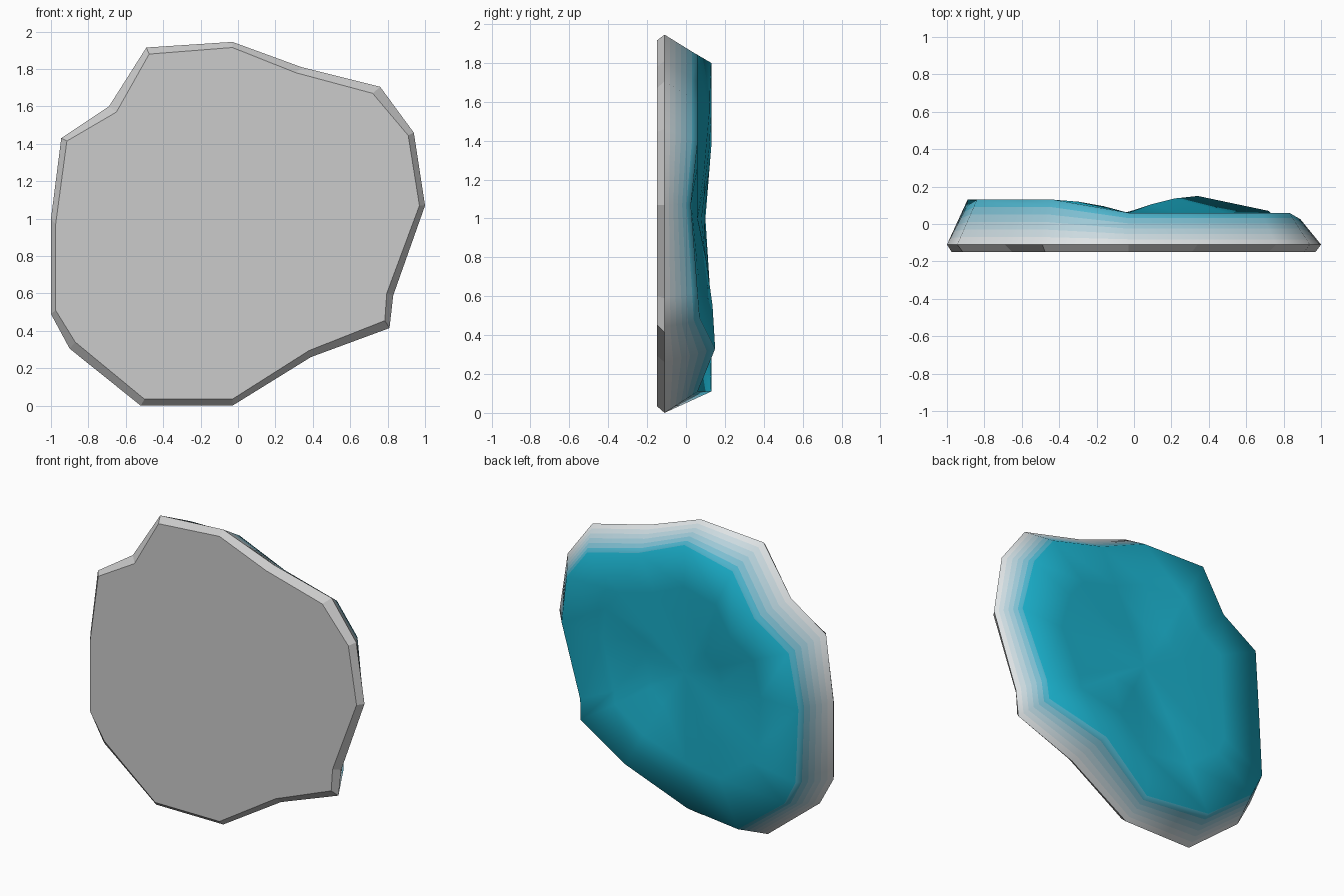
import bpy, bmesh

if "Cube" in bpy.data.objects:
    bpy.data.objects.remove(bpy.data.objects["Cube"])

# x, z outlines of the slab: front face, widest edge, back rim
front = [(-.50, .035), (-.03, .035), (.38, .295), (.785, .455), (.795, .60), (.97, 1.07),
         (.91, 1.445), (.72, 1.67), (.31, 1.78), (-.03, 1.915), (-.475, 1.88), (-.65, 1.57),
         (-.915, 1.415), (-.975, .97), (-.975, .51), (-.87, .34)]
wide = [(-.52, 0), (-.03, 0), (.39, .26), (.81, .415), (.83, .59), (1.0, 1.07),
        (.94, 1.46), (.76, 1.705), (.34, 1.81), (-.03, 1.945), (-.49, 1.915), (-.69, 1.60),
        (-.945, 1.43), (-1.0, 1.0), (-1.0, .49), (-.90, .305)]
rim = [(-.47, .11), (-.05, .11), (.34, .33), (.72, .49), (.73, .62), (.89, 1.07),
       (.83, 1.40), (.68, 1.60), (.30, 1.70), (-.03, 1.84), (-.43, 1.80), (-.59, 1.53),
       (-.84, 1.37), (-.89, 1.0), (-.89, .53), (-.81, .37)]
depth = [.13, .06, .15, .07, .06, .025, .06, .06, .06, .06, .13, .13, .13, .10, .13, .13]
BANDS = 6
MID = (-.03, .06, 1.0)

bm = bmesh.new()


def ring(points):
    return [bm.verts.new(p) for p in points]


def bridge(a, b, mat=0, smooth=True):
    n = len(a)
    for i in range(n):
        f = bm.faces.new((a[i], a[(i + 1) % n], b[(i + 1) % n], b[i]))
        f.material_index, f.smooth = mat, smooth


def mix(a, b, t):
    return tuple(p + (q - p) * t for p, q in zip(a, b))


# Flat front face and chamfer
r_front = ring([(x, -.15, z) for x, z in front])
p_wide = [(x, -.11, z) for x, z in wide]
p_rim = [(x, y, z) for (x, z), y in zip(rim, depth)]
r_wide = ring(p_wide)
bm.faces.new(r_front)
bridge(r_front, r_wide, 0, False)

# Side wall in bands that fade from grey to teal
last = r_wide
for k in range(1, BANDS + 1):
    new = ring([mix(a, b, k / BANDS) for a, b in zip(p_wide, p_rim)])
    bridge(last, new, k)
    last = new

# Uneven back with a shallow valley through the middle
for t, sink in ((.33, .15), (.67, .5)):
    pts = []
    for p in p_rim:
        x, _, z = mix(p, MID, t)
        pts.append((x, p[1] + (MID[1] - p[1]) * sink, z))
    new = ring(pts)
    bridge(last, new, BANDS + 1)
    last = new
centre = bm.verts.new(MID)
for i in range(len(last)):
    f = bm.faces.new((last[i], last[(i + 1) % len(last)], centre))
    f.material_index, f.smooth = BANDS + 1, True

# Crisp edges around the front and the chamfer
for loop in (r_front, r_wide):
    for i in range(len(loop)):
        bm.edges.get((loop[i], loop[(i + 1) % len(loop)])).smooth = False
bmesh.ops.recalc_face_normals(bm, faces=bm.faces)

mesh = bpy.data.meshes.new("rock_slab")
bm.to_mesh(mesh)
bm.free()
slab = bpy.data.objects.new("rock_slab", mesh)
bpy.context.collection.objects.link(slab)

# Materials for the grey to teal fade
for k in range(BANDS + 2):
    m = bpy.data.materials.new("fade_%d" % k)
    t = 0 if k == 0 else min(1, (k - .5) / BANDS)
    m.diffuse_color = (*mix((.8, .8, .8), (.01, .42, .58), t), 1)
    m.use_nodes = True
    m.node_tree.nodes["Principled BSDF"].inputs["Base Color"].default_value = m.diffuse_color
    mesh.materials.append(m)
